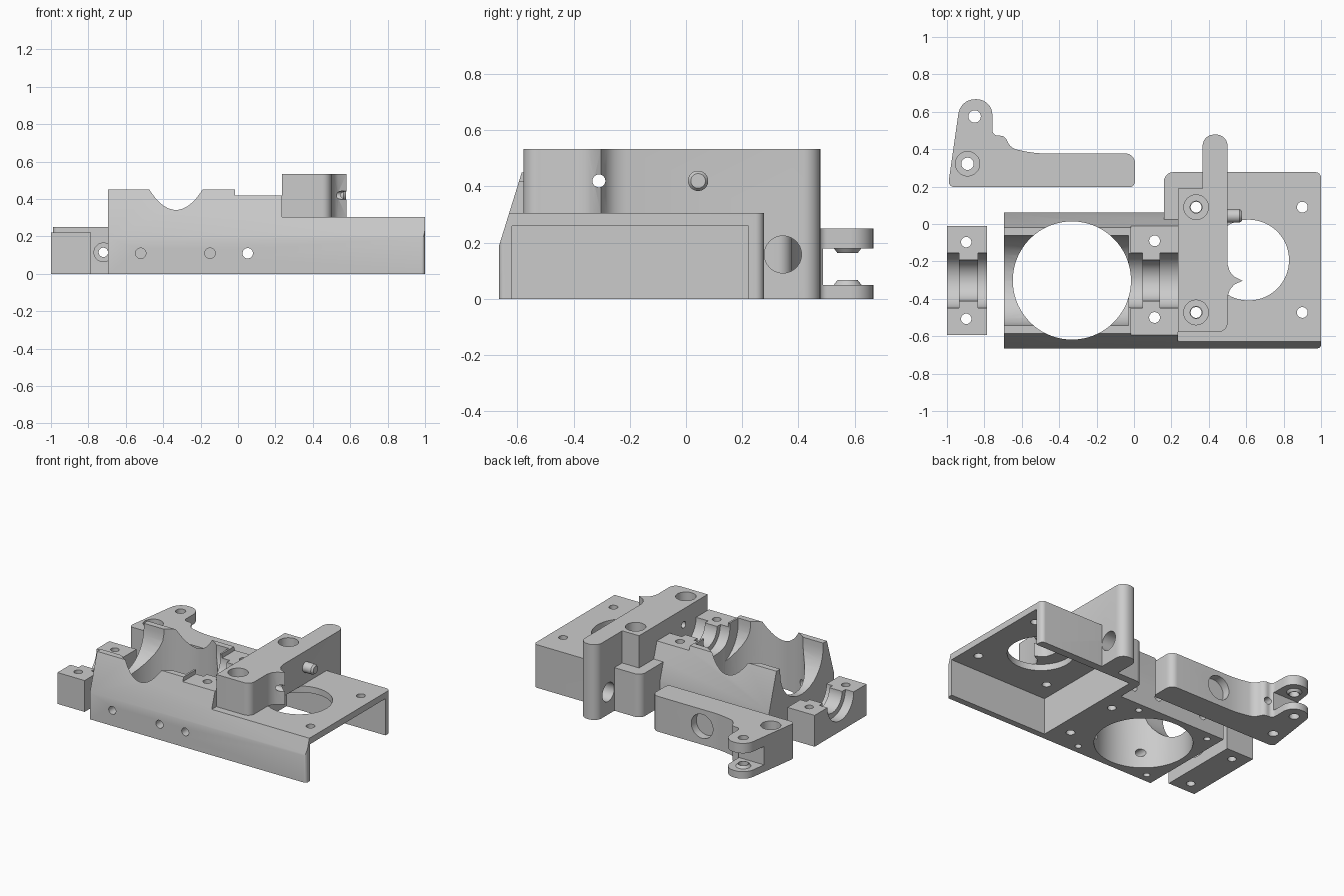
import bpy, bmesh, math
from mathutils import Vector

if "Cube" in bpy.data.objects:
    bpy.data.objects.remove(bpy.data.objects["Cube"], do_unlink=True)

GREY = (0.6, 0.6, 0.6, 1)
mat = bpy.data.materials.new("machined grey")
mat.use_nodes = True
mat.diffuse_color = GREY
mat.node_tree.nodes["Principled BSDF"].inputs["Base Color"].default_value = GREY


def rounded(points):
    """Replace corners given as (a, b, radius) by arcs."""
    out, n = [], len(points)
    for i, p in enumerate(points):
        c = Vector(p[:2])
        if len(p) < 3:
            out.append(c)
            continue
        u, v = Vector(points[i - 1][:2]) - c, Vector(points[(i + 1) % n][:2]) - c
        half = u.angle(v) / 2
        reach = min(p[2] / math.tan(half), u.length * 0.49, v.length * 0.49)
        r = reach * math.tan(half)
        mid = c + (u.normalized() + v.normalized()).normalized() * (r / math.sin(half))
        a, b = c + u.normalized() * reach - mid, c + v.normalized() * reach - mid
        turn = a.angle_signed(b)
        for k in range(9):
            t = -turn * k / 8
            out.append(mid + Vector((a.x * math.cos(t) - a.y * math.sin(t),
                                     a.x * math.sin(t) + a.y * math.cos(t))))
    return out


def place(axis, p, h):
    return {"x": (h, p[0], p[1]), "y": (p[0], h, p[1]), "z": (p[0], p[1], h)}[axis]


def loft(name, axis, lower, upper, lo, hi):
    """Solid between two matching outlines across an axis."""
    bm = bmesh.new()
    a = [bm.verts.new(place(axis, p, lo)) for p in lower]
    b = [bm.verts.new(place(axis, p, hi)) for p in upper]
    n = len(a)
    bm.faces.new(a)
    bm.faces.new(b[::-1])
    for i in range(n):
        bm.faces.new((a[i], b[i], b[(i + 1) % n], a[(i + 1) % n]))
    bmesh.ops.recalc_face_normals(bm, faces=bm.faces)
    me = bpy.data.meshes.new(name)
    bm.to_mesh(me)
    bm.free()
    me.materials.append(mat)
    ob = bpy.data.objects.new(name, me)
    bpy.context.collection.objects.link(ob)
    return ob


def prism(name, axis, points, lo, hi):
    outline = rounded(points)
    return loft(name, axis, outline, outline, lo, hi)


def box(name, x, y, z):
    return prism(name, "z", [(x[0], y[0]), (x[1], y[0]), (x[1], y[1]), (x[0], y[1])], *z)


def cyl(axis, c, r, lo, hi, r2=None, n=48):
    def ring(q):
        return [(c[0] + q * math.cos((k + 0.5) * math.tau / n), c[1] + q * math.sin((k + 0.5) * math.tau / n))
                for k in range(n)]
    return loft("cylinder", axis, ring(r), ring(r2 or r), lo, hi)


def combine(ob, others, operation="DIFFERENCE"):
    for other in others:
        other.hide_render = True
        m = ob.modifiers.new("bool", "BOOLEAN")
        m.operation, m.solver, m.object = operation, "MANIFOLD", other
        bpy.ops.object.select_all(action="DESELECT")
        bpy.context.view_layer.objects.active = ob
        ob.select_set(True)
        bpy.ops.object.modifier_apply(modifier=m.name)
        bpy.data.objects.remove(other, do_unlink=True)


MID = -0.302          # centre line of the long body


def bearing_seat(x0, steps, x1, z):
    """Stepped half-round seat: wide, narrow, wide."""
    return [cyl("x", (MID, z), 0.147, x0, steps[0]),
            cyl("x", (MID, z), 0.11, x0, x1),
            cyl("x", (MID, z), 0.147, steps[1], x1)]


def flank_cut(side, z, x0, x1):
    """Wedge that slopes one long flank inwards above height z."""
    def edge(h):
        return MID + side * (0.363 - (h - 0.19) * 0.31)
    far = MID + side * 0.9
    return prism("flank_cut", "x", [(edge(z), z), (edge(0.6), 0.6), (far, 0.6), (far, z)], x0, x1)


# Body: cradle on one end, motor mount channel on the other
body = prism("body", "z", [(-0.695, -0.665), (1, -0.665, 0.02), (1, 0.277, 0.03), (0.16, 0.277, 0.05),
                           (0.16, 0.061), (-0.695, 0.061)], 0, 0.45)
combine(body, [
    box("mount_step", (0.235, 1.2), (-0.9, 0.5), (0.305, 0.7)),
    flank_cut(-1, 0.16, -0.9, 1.2),
    flank_cut(1, 0.16, -0.9, 0.16),
    flank_cut(1, 0.305, 0.1, 0.3),
    box("cavity", (0.225, 1.1), (-0.62, 0.222), (-0.1, 0.26)),
    box("shoulder", (-0.017, 0.3), (-0.7, 0.1), (0.42, 0.7)),
    prism("trough", "x", [(MID - 0.24, 0.7), (MID - 0.24, 0.18, 0.24), (MID + 0.24, 0.18, 0.24),
                          (MID + 0.24, 0.7)], -0.9, -0.03),
    cyl("z", (-0.332, MID), 0.316, -0.1, 0.7, n=80),
    cyl("z", (0.613, -0.193), 0.216, 0.1, 0.5, n=64),
] + bearing_seat(-0.1, (0.045, 0.14), 0.235, 0.42))
# Screw holes
combine(body, [cyl("y", (x, 0.11), 0.028, -0.8, 0.8, n=24) for x in (-0.52, -0.15, 0.052)])
for x, ys in ((0.11, (-0.5, -0.09)), (0.332, (-0.473, 0.09)), (0.9, (-0.473, 0.09))):
    combine(body, [cyl("z", (x, y), 0.029, -0.1, 0.6, n=24) for y in ys])
combine(body, [cyl("z", (x, MID + s * 0.3), 0.022, -0.1, 0.12, n=20)
               for x in (-0.61, -0.04) for s in (-1, 1)])

# Loose bearing cap
cap = box("bearing_cap", (-1, -0.787), (-0.593, -0.012), (0, 0.222))
combine(cap, bearing_seat(-1.1, (-0.935, -0.835), -0.7, 0.222))
combine(cap, [cyl("z", (-0.897, MID + s * 0.205), 0.028, -0.1, 0.4, n=24) for s in (-1, 1)])

# Clamp block with a pointed rib and a tall side column
clamp = prism("clamp_block", "z", [
    (0.235, -0.578), (0.5, -0.578, 0.05), (0.5, -0.39), (0.512, -0.352), (0.535, -0.325),
    (0.58, -0.303), (0.535, -0.281), (0.512, -0.254), (0.5, -0.215),
    (0.5, 0.478, 0.06), (0.367, 0.478, 0.06), (0.367, 0.19), (0.235, 0.19)], 0, 0.533)
combine(clamp, [box("underside", (0.1, 0.7), (-0.8, 0.277), (-0.1, 0.305)),
                cyl("x", (0.345, 0.158), 0.066, 0.2, 0.7),
                cyl("x", (-0.31, 0.42), 0.023, 0.1, 0.7, n=24)])
for y in (-0.473, 0.09):
    combine(clamp, [cyl("z", (0.332, y), 0.032, 0.2, 0.7, n=32),
                    cyl("z", (0.332, y), 0.066, 0.45, 0.7)])

# Stop pin on the clamp block
pin = cyl("x", (0.043, 0.42), 0.036, 0.49, 0.565)
pin.name = "stop_pin"
combine(pin, [cyl("x", (0.043, 0.42), 0.036, 0.565, 0.578, 0.026)], "UNION")

# Loose idler arm with a forked end
arm = prism("idler_arm", "z", [
    (-0.995, 0.197, 0.03), (0.005, 0.197, 0.03), (0.005, 0.377, 0.05), (-0.53, 0.377, 0.6),
    (-0.66, 0.405, 0.09), (-0.69, 0.472, 0.04), (-0.757, 0.472, 0.03),
    (-0.757, 0.667, 0.1), (-0.928, 0.667, 0.09)], 0, 0.25)
combine(arm, [box("fork_slot", (-1.1, -0.7), (0.488, 0.8), (0.05, 0.18))])
pivot = (-0.852, 0.575)
combine(arm, [cyl("z", pivot, 0.057, 0.04, 0.067, 0.036),
              cyl("z", pivot, 0.036, 0.163, 0.19, 0.057)], "UNION")
combine(arm, [cyl("z", pivot, 0.033, -0.1, 0.4, n=32),
              cyl("z", (-0.89, 0.322), 0.033, -0.1, 0.4, n=32),
              cyl("z", (-0.89, 0.322), 0.065, 0.19, 0.4),
              cyl("y", (-0.72, 0.115), 0.025, 0.1, 0.7, n=24),
              cyl("y", (-0.72, 0.115), 0.05, 0.1, 0.24, n=32),
              cyl("y", (-0.39, 0.13), 0.085, 0.32, 0.5)])

# Smooth round surfaces, sharp edges kept
for ob in (body, cap, clamp, pin, arm):
    bpy.ops.object.select_all(action="DESELECT")
    ob.select_set(True)
    bpy.context.view_layer.objects.active = ob
    bpy.ops.object.shade_smooth_by_angle(angle=math.radians(25))
